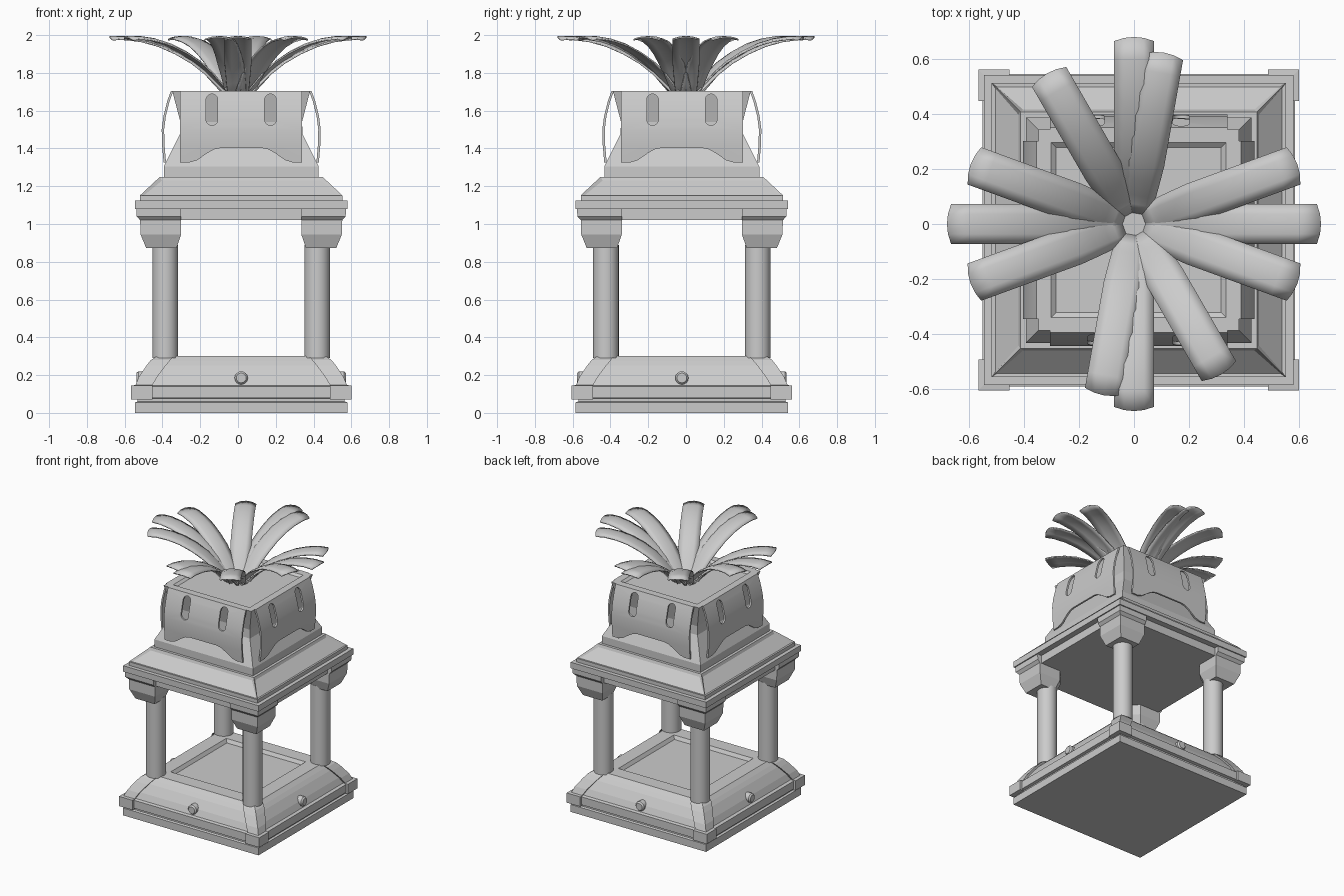
import bpy, bmesh, math
from mathutils import Matrix, Vector

if "Cube" in bpy.data.objects:
    bpy.data.objects.remove(bpy.data.objects["Cube"])

CX, CY = 0.017, -0.022          # axis of the square tower
T = Matrix.Translation((CX, CY, 0))


def make(name, bm, smooth=None):
    bmesh.ops.recalc_face_normals(bm, faces=bm.faces)
    me = bpy.data.meshes.new(name)
    bm.to_mesh(me)
    bm.free()
    return link(name, me, smooth)


def link(name, me, smooth=None):
    ob = bpy.data.objects.new(name, me)
    bpy.context.collection.objects.link(ob)
    if smooth:
        bpy.context.view_layer.objects.active = ob
        ob.select_set(True)
        bpy.ops.object.shade_smooth_by_angle(angle=math.radians(smooth))
        ob.select_set(False)
    return ob


def loft(bm, rings):
    """Skin a list of closed rings and cap both ends; returns the side faces by level."""
    vs = [[bm.verts.new(p) for p in r] for r in rings]
    n = len(vs[0])
    levels = [[bm.faces.new((a[i], a[(i + 1) % n], b[(i + 1) % n], b[i])) for i in range(n)]
              for a, b in zip(vs, vs[1:])]
    bm.faces.new(vs[0][::-1])
    bm.faces.new(vs[-1])
    return levels


def square(h, z):
    return [T @ Vector(p) for p in ((-h, -h, z), (h, -h, z), (h, h, z), (-h, h, z))]


def tower(name, profile, panel=None):
    bm = bmesh.new()
    levels = loft(bm, [square(h, z) for h, z in profile])
    bmesh.ops.recalc_face_normals(bm, faces=bm.faces)
    if panel is not None:
        bmesh.ops.inset_individual(bm, faces=levels[panel], thickness=0.022, depth=-0.01)
    return make(name, bm)


def corners(name, profile, cham):
    """Four corner blocks; profile = (outer, inner, z), inner corner chamfered."""
    for k in range(4):
        m = T @ Matrix.Rotation(k * math.pi / 2, 4, 'Z')
        bm = bmesh.new()
        loft(bm, [[m @ Vector(p) for p in ((o, o, z), (i, o, z), (i, i + cham, z),
                                           (i + cham, i, z), (o, i, z))]
                  for o, i, z in profile])
        make(f"{name}_{k + 1}", bm)


# Base with a sunken floor
tower("base", [(0.563, 0), (0.563, 0.055), (0.548, 0.06), (0.548, 0.075), (0.568, 0.08),
               (0.568, 0.14), (0.545, 0.145), (0.525, 0.19), (0.485, 0.25), (0.462, 0.275),
               (0.435, 0.30), (0.33, 0.30), (0.315, 0.275)])
corners("base_corner", [(0.583, 0.47, 0.072), (0.583, 0.47, 0.145), (0.56, 0.47, 0.147),
                        (0.542, 0.445, 0.19), (0.502, 0.40, 0.25), (0.478, 0.375, 0.28),
                        (0.445, 0.355, 0.302)], 0.01)

# Round knob in the middle of each base side
for k in range(4):
    bm = bmesh.new()
    m = (T @ Matrix.Rotation(k * math.pi / 2, 4, 'Z') @ Matrix.Translation((0, -0.53, 0.185))
         @ Matrix.Rotation(math.pi / 2, 4, 'X'))
    loft(bm, [[m @ Vector((r * math.cos(a), r * math.sin(a), z))
               for a in [math.tau * i / 16 for i in range(16)]]
              for r, z in ((0.035, -0.03), (0.035, 0.015), (0.026, 0.025))])
    make(f"knob_{k + 1}", bm, 35)

# Columns and capitals
for k, (sx, sy) in enumerate(((-1, -1), (1, -1), (1, 1), (-1, 1))):
    bm = bmesh.new()
    bmesh.ops.create_cone(bm, cap_ends=True, segments=24, radius1=0.068, radius2=0.068, depth=0.6,
                          matrix=T @ Matrix.Translation((sx * 0.402, sy * 0.402, 0.59)))
    make(f"column_{k + 1}", bm, 35)
corners("capital", [(0.503, 0.343, 0.872), (0.533, 0.318, 0.945), (0.535, 0.318, 1.02),
                    (0.553, 0.318, 1.04), (0.555, 0.318, 1.082)], 0.04)

# Roof slab with recessed sloping panels
tower("roof", [(0.52, 1.02), (0.52, 1.08), (0.563, 1.08), (0.563, 1.125), (0.535, 1.125),
               (0.535, 1.152), (0.43, 1.25)], panel=5)

# Waisted upper box with a shallow tray on top
tower("upper_box", [(0.41, 1.24), (0.41, 1.305), (0.325, 1.475), (0.322, 1.54), (0.365, 1.705),
                    (0.318, 1.705), (0.30, 1.69)])

# Bowed shield: slab profile cut by an arch and two slots
prof = [(0.372, 1.705), (0.392, 1.65), (0.412, 1.57), (0.421, 1.50), (0.419, 1.42), (0.411, 1.325)]
loop = prof + [(y - 0.013, z) for y, z in reversed(prof)]
bm = bmesh.new()
loft(bm, [[Vector((x, -y, z)) for y, z in loop] for x in (-0.323, 0.323)])
shield = make("shield_1", bm)

arch = [(-0.27, 1.30), (-0.27, 1.327), (-0.235, 1.337), (-0.18, 1.375), (-0.145, 1.395), (-0.11, 1.402)]
arch += [(-x, z) for x, z in reversed(arch)]
slot = [(0.031 * math.cos(a), 0.031 * math.sin(a) + (0.052 if math.sin(a) > 0 else -0.052))
        for a in [math.tau * (i + 0.5) / 16 for i in range(16)]]
bm = bmesh.new()
for shape in (arch, [(x - 0.155, z + 1.605) for x, z in slot], [(x + 0.155, z + 1.605) for x, z in slot]):
    loft(bm, [[Vector((x, y, z)) for x, z in shape] for y in (-0.5, -0.3)])
cutter = make("shield_cutter", bm)
cutter.hide_render = True
mod = shield.modifiers.new("cut", 'BOOLEAN')
mod.operation, mod.solver, mod.object = 'DIFFERENCE', 'EXACT', cutter
me = bpy.data.meshes.new_from_object(shield.evaluated_get(bpy.context.evaluated_depsgraph_get()))
bpy.data.objects.remove(shield)
bpy.data.objects.remove(cutter)
for k in range(4):
    copy = me.copy()
    copy.transform(T @ Matrix.Rotation(k * math.pi / 2, 4, 'Z'))
    link(f"shield_{k + 1}", copy, 30)

# Crown of arching leaves
spine = [(0.045, 1.69), (0.08, 1.715), (0.115, 1.75), (0.175, 1.81), (0.245, 1.865), (0.33, 1.915),
         (0.42, 1.955), (0.51, 1.98), (0.60, 1.992), (0.68, 1.99)]
for k, deg in enumerate((0, 20, 80, 90, 120, 160, 180, 200, 260, 270, 300, 340)):
    reach = 1.0 if deg % 90 == 0 else 0.93
    m = Matrix.Rotation(math.radians(deg), 4, 'Z')
    bm = bmesh.new()
    rows = []
    for i, (r, z) in enumerate(spine):
        half = 0.05 + 0.021 * min(1, i / 4)
        row = []
        for j in (-1, -0.5, 0, 0.5, 1):
            tip = 0.015 * j * j if i == len(spine) - 1 else 0
            row.append(bm.verts.new(m @ Vector((r * reach - tip, half * j, z - 0.014 * j * j))))
        rows.append(row)
    for a, b in zip(rows, rows[1:]):
        for j in range(4):
            bm.faces.new((a[j], b[j], b[j + 1], a[j + 1]))
    leaf = make(f"leaf_{k + 1}", bm, 40)
    sol = leaf.modifiers.new("thickness", 'SOLIDIFY')
    sol.thickness, sol.offset = 0.008, 0
